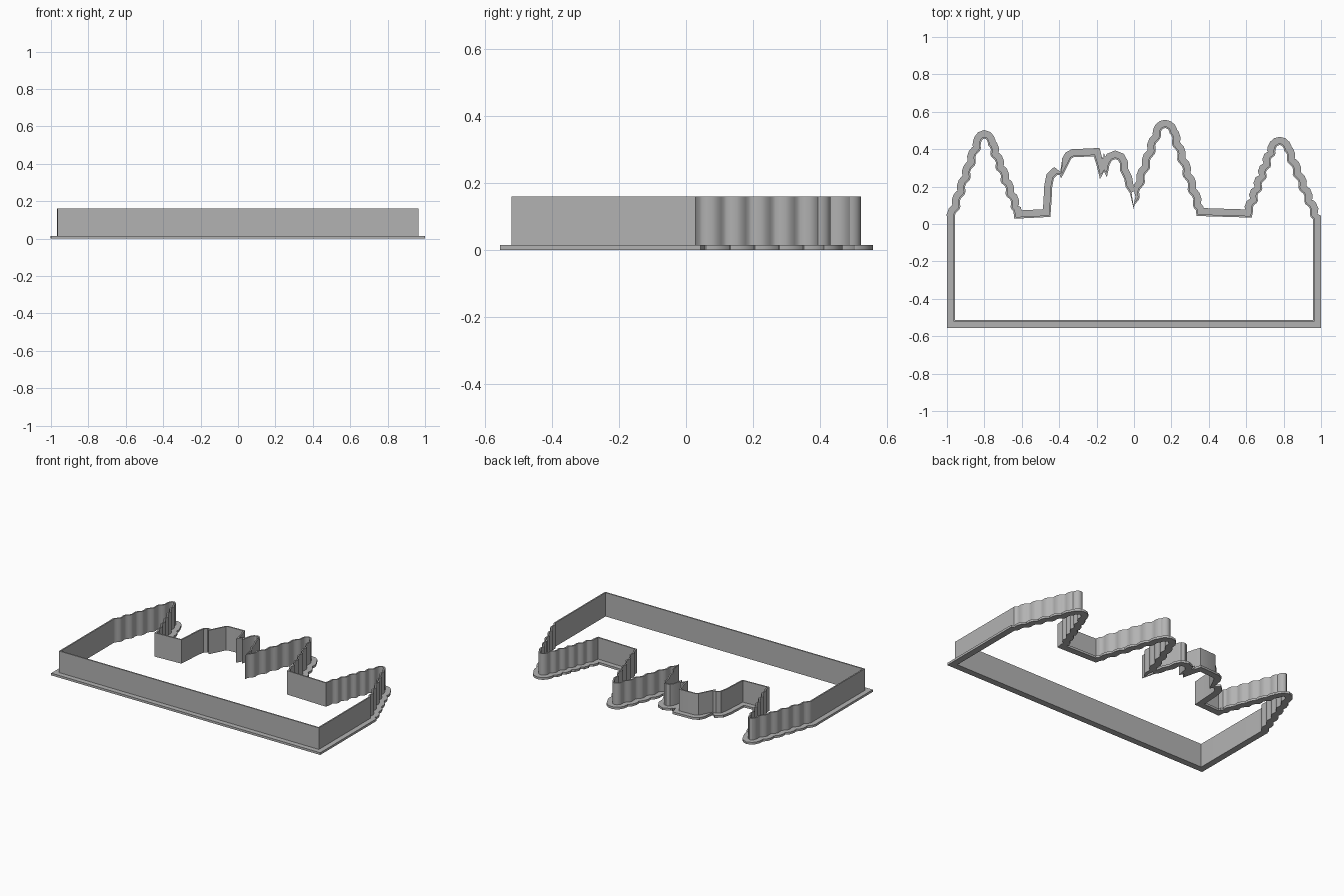
import bpy, bmesh, math
from mathutils import Vector
from mathutils.geometry import intersect_point_line

if "Cube" in bpy.data.objects:
    bpy.data.objects.remove(bpy.data.objects["Cube"])

HEIGHT, FLANGE_H = 0.16, 0.015
WALL_T, FLANGE_W = 0.009, 0.043


def wavy(p, q, waves=5, amp=0.007, steps=6):
    """Scalloped edge from p to q, like stepped fir branches."""
    p, q = Vector(p), Vector(q)
    d = q - p
    n = Vector((-d.y, d.x)).normalized()
    total = waves * steps
    return [p + d * (i / total) + n * amp * math.sin(2 * math.pi * i / steps)
            for i in range(total + 1)]


def fir_tree(base_l, top_l, top_r, base_r, peak):
    """Left edge, rounded tip, right edge."""
    cx, r = (top_l[0] + top_r[0]) / 2, (top_r[0] - top_l[0]) / 2
    tip = []
    for i in range(1, 8):
        a = math.pi * (1 - i / 8)
        tip.append(Vector((cx + r * math.cos(a),
                           top_l[1] + (peak - top_l[1]) * math.sin(a))))
    return wavy(base_l, top_l) + tip + wavy(top_r, base_r)


# Inner outline, clockwise from the lower left corner
middle = [(-.64, .028), (-.447, .038), (-.441, .12), (-.437, .2), (-.428, .245),
          (-.41, .262), (-.397, .262), (-.39, .243), (-.335, .35), (-.322, .357),
          (-.215, .362), (-.203, .325), (-.182, .24), (-.16, .28), (-.145, .25),
          (-.13, .32), (-.117, .34), (-.1, .347), (-.085, .341), (-.076, .325),
          (-.074, .285), (-.052, .24), (-.045, .2), (-.022, .165)]
path = [Vector((-.957, -.512))]
path += fir_tree((-.957, .03), (-.82, .42), (-.78, .42), (-.645, .07), .457)
path += [Vector(p) for p in middle]
path += fir_tree((0, .075), (.143, .485), (.19, .485), (.33, .075), .513)
path += [Vector((.335, .043)), Vector((.63, .034))]
path += fir_tree((.637, .075), (.755, .39), (.803, .39), (.957, .025), .422)
path += [Vector((.957, -.512))]
N = len(path)


def distance(p):
    best = 9.0
    for i in range(N):
        a, b = path[i - 1], path[i]
        d = b - a
        t = max(0.0, min(1.0, (p - a).dot(d) / d.length_squared))
        best = min(best, (p - a - d * t).length_squared)
    return math.sqrt(best)


def offset(dist):
    """Mitred outward offset, stopped where opposite sides of a notch meet."""
    if dist == 0:
        return path
    out = []
    for i, p in enumerate(path):
        d1 = (p - path[i - 1]).normalized()
        d2 = (path[(i + 1) % N] - p).normalized()
        n1, n2 = Vector((-d1.y, d1.x)), Vector((-d2.y, d2.x))
        b = (n1 + n2).normalized()
        c = b.dot(n1)
        convex = d1.x * d2.y - d1.y * d2.x < 0
        target = dist / max(c, 0.7 if convex else 0.25)
        t = 0.0
        for k in range(1, 21):
            s = target * k / 20
            if distance(p + b * s) < 0.96 * s * c:
                break
            t = s
        out.append(p + b * t)
    return out


# Sweep the L-shaped section (thin blade on a wide flange) around the outline
rings = {d: offset(d) for d in (0, WALL_T, FLANGE_W)}
section = [(0, 0), (0, HEIGHT), (WALL_T, HEIGHT), (WALL_T, FLANGE_H),
           (FLANGE_W, FLANGE_H), (FLANGE_W, 0)]
bm = bmesh.new()
loops = [[bm.verts.new((p.x, p.y, z)) for p in rings[d]] for d, z in section]
for k in range(len(loops)):
    a, b = loops[k - 1], loops[k]
    for i in range(N):
        j = (i + 1) % N
        bm.faces.new((a[i], a[j], b[j], b[i]))
bmesh.ops.recalc_face_normals(bm, faces=bm.faces)
mesh = bpy.data.meshes.new("cutter_blade_and_flange")
bm.to_mesh(mesh)
bm.free()

grey = bpy.data.materials.new("plain grey")
grey.diffuse_color = (0.45, 0.45, 0.45, 1)
grey.use_nodes = True
grey.node_tree.nodes["Principled BSDF"].inputs["Base Color"].default_value = grey.diffuse_color
mesh.materials.append(grey)
cutter = bpy.data.objects.new("cutter_blade_and_flange", mesh)
bpy.context.collection.objects.link(cutter)
bpy.context.view_layer.objects.active = cutter
cutter.select_set(True)
bpy.ops.object.shade_smooth_by_angle(angle=math.radians(30))
